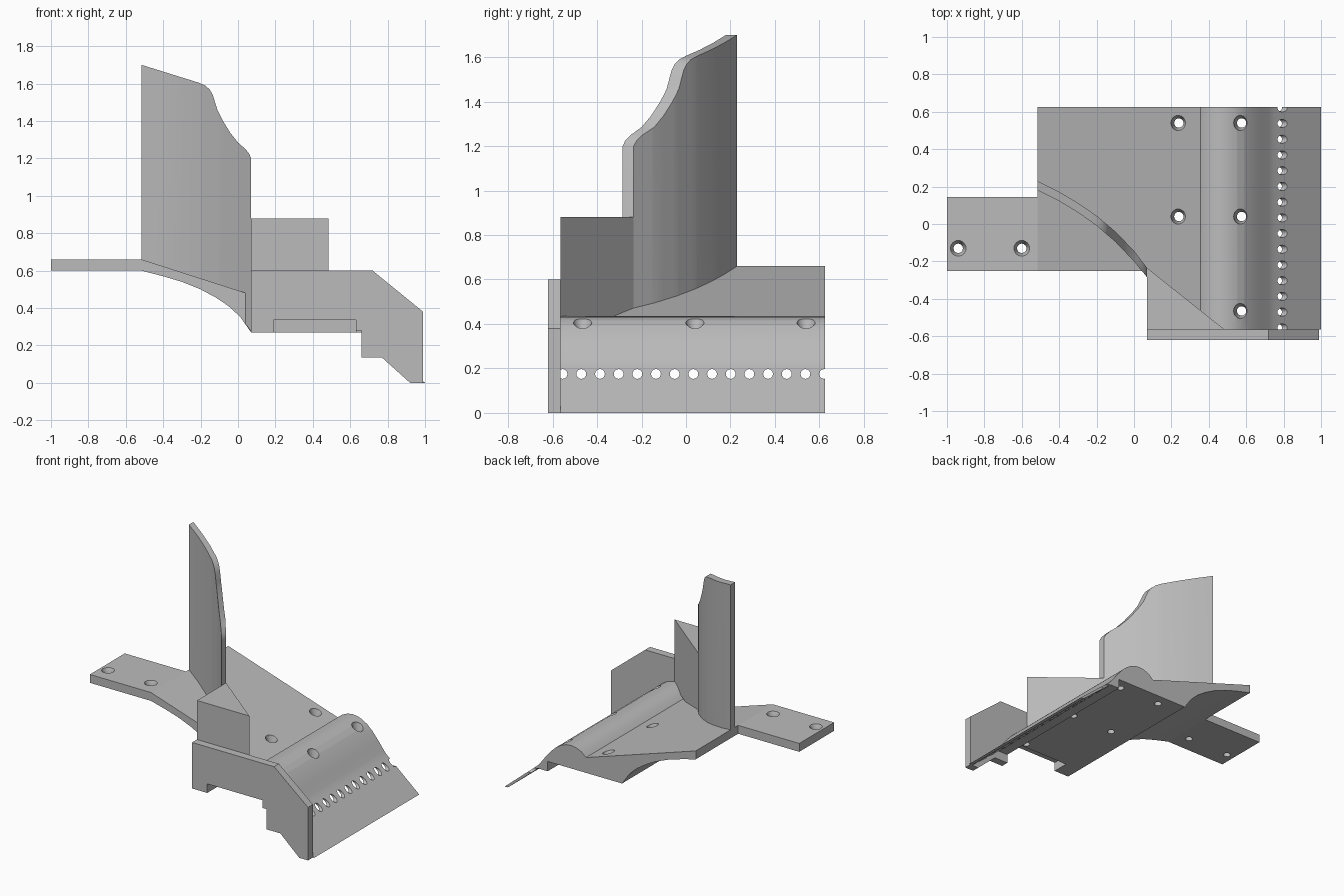
import bpy, bmesh, math

cube = bpy.data.objects.get("Cube")
if cube:
    bpy.data.objects.remove(cube, do_unlink=True)

GREY = (0.5, 0.5, 0.5, 1)
mat = bpy.data.materials.new("plain grey")
mat.use_nodes = True
mat.diffuse_color = GREY
bsdf = next(n for n in mat.node_tree.nodes if n.type == 'BSDF_PRINCIPLED')
bsdf.inputs["Base Color"].default_value = GREY


def finish(name, bm):
    bmesh.ops.recalc_face_normals(bm, faces=bm.faces)
    mesh = bpy.data.meshes.new(name)
    bm.to_mesh(mesh)
    bm.free()
    mesh.materials.append(mat)
    obj = bpy.data.objects.new(name, mesh)
    bpy.context.collection.objects.link(obj)
    return obj


def prism(name, points, offset):
    """Extrude a closed 3D outline along an offset."""
    bm = bmesh.new()
    face = bm.faces.new([bm.verts.new(p) for p in points])
    new = bmesh.ops.extrude_face_region(bm, geom=[face])["geom"]
    bmesh.ops.translate(bm, vec=offset,
                        verts=[v for v in new if isinstance(v, bmesh.types.BMVert)])
    return finish(name, bm)


def side_prism(name, profile, y0, y1):
    return prism(name, [(x, y0, z) for x, z in profile], (0, y1 - y0, 0))


def box(name, x0, x1, y0, y1, z0, z1):
    return side_prism(name, [(x0, z0), (x1, z0), (x1, z1), (x0, z1)], y0, y1)


def stacked_rings(name, centres, rings, axis='Z', n=24):
    """Round cutters: rings of (radius, distance along the axis)."""
    bm = bmesh.new()
    for cx, cy, cz in centres:
        loops = []
        for r, d in rings:
            loop = []
            for i in range(n):
                u, v = r * math.cos(math.tau * i / n), r * math.sin(math.tau * i / n)
                p = (cx + u, cy + v, cz + d) if axis == 'Z' else (cx + d, cy + u, cz + v)
                loop.append(bm.verts.new(p))
            loops.append(loop)
        for a, b in zip(loops, loops[1:]):
            for i in range(n):
                bm.faces.new((a[i], a[i - 1], b[i - 1], b[i]))
        bm.faces.new(loops[0])
        bm.faces.new(loops[-1])
    return finish(name, bm)


def cut(obj, cutter):
    cutter.hide_render = True
    mod = obj.modifiers.new("cut", 'BOOLEAN')
    mod.operation = 'DIFFERENCE'
    mod.solver = 'EXACT'
    mod.object = cutter
    bpy.context.view_layer.objects.active = obj
    bpy.ops.object.modifier_apply(modifier=mod.name)
    bpy.data.objects.remove(cutter, do_unlink=True)


def smooth(obj, angle=30):
    bpy.ops.object.select_all(action='DESELECT')
    obj.select_set(True)
    bpy.context.view_layer.objects.active = obj
    bpy.ops.object.shade_smooth_by_angle(angle=math.radians(angle))


def interp(points, x):
    for (xa, za), (xb, zb) in zip(points, points[1:]):
        if x <= xb:
            return za + (zb - za) * (x - xa) / (xb - xa)
    return points[-1][1]


def screw_cutter(centres):
    return stacked_rings("screw_cutter", centres,
                         [(0.025, -0.3), (0.025, 0), (0.042, 0.035), (0.042, 0.2)])


# Sloping base with arched underside, rounded ridge and thin lip
FRONT, BACK = -0.565, 0.625
underside = [(-0.515, 0.6), (-0.4, 0.57), (-0.3, 0.54), (-0.2, 0.5), (-0.12, 0.457),
             (-0.05, 0.41), (0.01, 0.355), (0.07, 0.27)]
ridge = [(0.355, 0.38), (0.39, 0.41), (0.43, 0.428), (0.47, 0.435), (0.51, 0.431),
         (0.55, 0.417), (0.59, 0.392), (0.63, 0.355), (0.68, 0.295), (0.72, 0.242),
         (0.742, 0.218)]
lip = [(1, 0), (0.975, 0), (0.735, 0.2), (0.66, 0.2), (0.66, 0.27)]
base = side_prism("base", [(-0.515, 0.66)] + ridge + lip + underside[::-1], FRONT, BACK)
cut(base, box("corner_cutter", -1, 0.07, -1, -0.25, 0, 1))
cut(base, box("pocket_cutter", 0.19, 0.63, -1, -0.5, 0.2, 0.335))
cut(base, screw_cutter([(0.24, y, 0.385) for y in (0.04, 0.54)]
                       + [(0.575, y, 0.37) for y in (-0.465, 0.04, 0.54)]))

# Row of drain holes along the lip
cut(base, stacked_rings("drain_cutter",
                        [(0.7, -0.555 + 0.084 * i, 0.175) for i in range(15)],
                        [(0.022, 0), (0.022, 0.4)], axis='X', n=16))
smooth(base)

# Mounting tab
tab = box("mounting_tab", -1, -0.515, -0.25, 0.145, 0.6, 0.66)
cut(tab, screw_cutter([(x, -0.13, 0.625) for x in (-0.94, -0.6)]))
smooth(tab)

# Front end plate with a notched lower edge
side_prism("end_plate", [
    (0.07, 0.6), (0.72, 0.6), (0.99, 0.38), (0.99, 0), (0.92, 0), (0.77, 0.135),
    (0.66, 0.135), (0.66, 0.28), (0.63, 0.28), (0.63, 0.335), (0.19, 0.335),
    (0.19, 0.27), (0.07, 0.27)], -0.62, FRONT)

# Triangular corner block
prism("corner_block", [(0.07, FRONT, 0.4), (0.485, FRONT, 0.4), (0.07, -0.235, 0.4)],
      (0, 0, 0.48))

# Tall curved wall with a swept top edge
crest = [(-0.515, 1.7), (-0.21, 1.605), (-0.175, 1.59), (-0.15, 1.567), (-0.135, 1.54),
         (-0.11, 1.46), (-0.08, 1.4), (-0.04, 1.335), (0, 1.285), (0.04, 1.25),
         (0.06, 1.225), (0.07, 1.2)]
outer = [(-0.515, 0.23), (-0.4, 0.172), (-0.3, 0.113), (-0.2, 0.044), (-0.1, -0.04),
         (0, -0.143), (0.07, -0.235)]
inner = [(-0.515, 0.18), (-0.4, 0.122), (-0.3, 0.062), (-0.2, -0.009), (-0.1, -0.095),
         (0, -0.2), (0.07, -0.285)]
bm = bmesh.new()
columns = []
for x in sorted({p[0] for p in crest + outer + underside}):
    top, bottom = interp(crest, x), interp(underside, x) + 0.004
    yo, yi = interp(outer, x), interp(inner, x)
    columns.append([bm.verts.new(p) for p in
                    ((x, yi, bottom), (x, yo, bottom), (x, yo, top), (x, yi, top))])
for a, b in zip(columns, columns[1:]):
    for i in range(4):
        bm.faces.new((a[i], a[i - 1], b[i - 1], b[i]))
bm.faces.new(columns[0])
bm.faces.new(columns[-1])
smooth(finish("curved_wall", bm))
